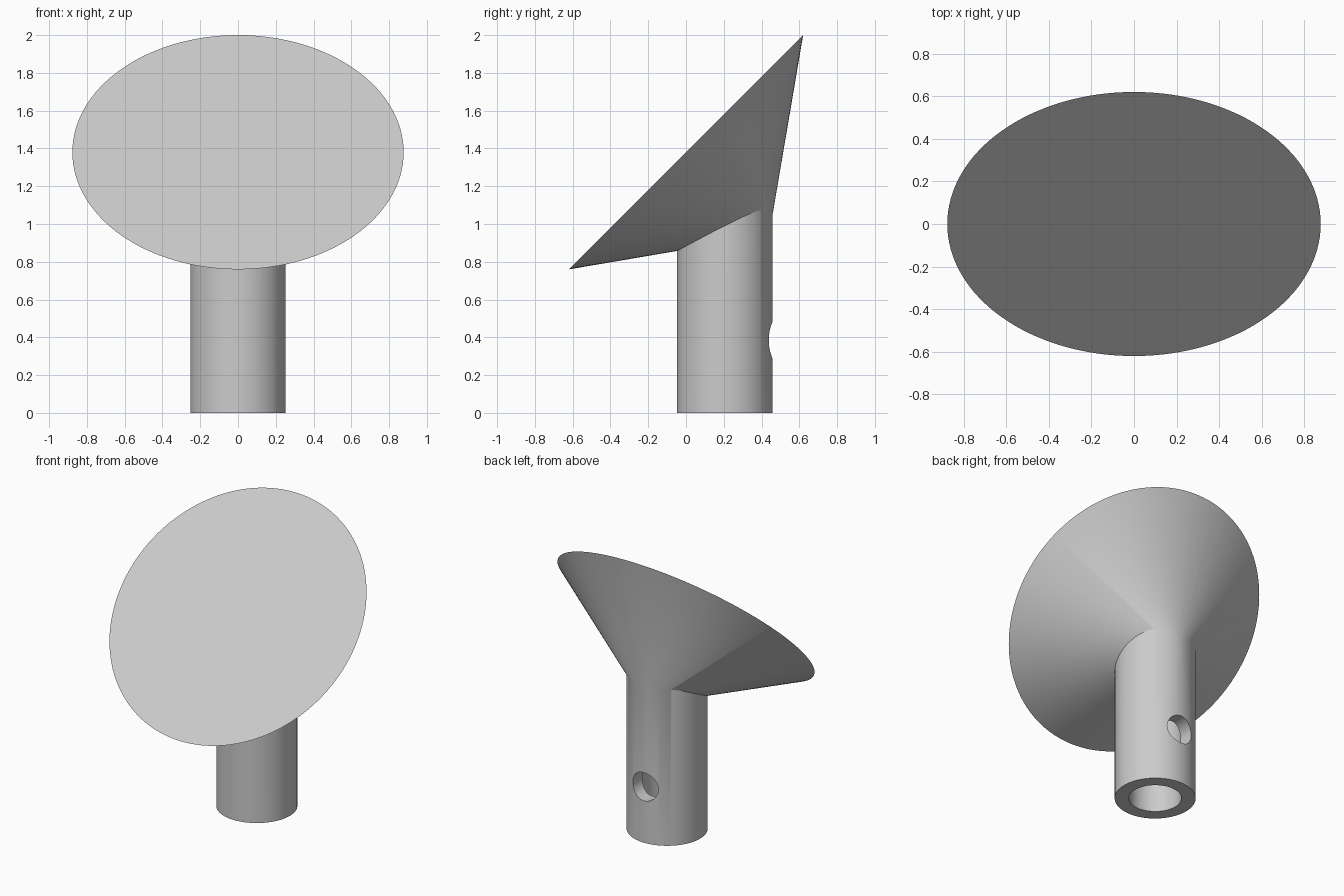
import bpy
import math

SIDES = 128
POST_Y = 0.205      # the post stands behind the centre of the dish
POST_R = 0.2525
DISC_R = 0.877
CONE_DEPTH = 0.622
DISC_Z = 1.38

cube = bpy.data.objects.get("Cube")
if cube:
    bpy.data.objects.remove(cube, do_unlink=True)

grey = bpy.data.materials.new("light grey")
grey.use_nodes = True
colour = (0.6, 0.6, 0.6, 1)
grey.diffuse_color = colour
grey.node_tree.nodes["Principled BSDF"].inputs["Base Color"].default_value = colour


def rod(name, radius, depth, location, rotation=(0, 0, 0), tip=None):
    """Cylinder, or a cone when a tip radius is given."""
    bpy.ops.mesh.primitive_cone_add(
        vertices=SIDES, radius1=radius, radius2=radius if tip is None else tip,
        depth=depth, location=location, rotation=rotation)
    obj = bpy.context.object
    obj.name = name
    obj.data.materials.append(grey)
    return obj


def combine(target, other, operation):
    """Apply a boolean and remove the second object."""
    mod = target.modifiers.new(operation.lower(), "BOOLEAN")
    mod.operation = operation
    mod.solver = "EXACT"
    mod.object = other
    bpy.context.view_layer.objects.active = target
    bpy.ops.object.modifier_apply(modifier=mod.name)
    bpy.data.objects.remove(other, do_unlink=True)


# Upright post, running up into the cone
post_top = 1.2
stand = rod("post_with_angled_disc", POST_R, post_top, (0, POST_Y, post_top / 2))

# Cone with its flat disc tilted halfway between front and up
offset = CONE_DEPTH / 2 * math.sqrt(0.5)
cone = rod("cone", DISC_R, CONE_DEPTH, (0, offset, DISC_Z - offset),
           (math.radians(-135), 0, 0), tip=0)
combine(stand, cone, "UNION")

# Blind bore in the foot
bore = rod("bore_cutter", 0.164, 1.5, (0, POST_Y, 0))
combine(stand, bore, "DIFFERENCE")

# Screw hole through the back wall into the bore
hole = rod("screw_hole_cutter", 0.097, 0.4, (0, POST_Y + 0.2, 0.385),
           (math.radians(90), 0, 0))
combine(stand, hole, "DIFFERENCE")

bpy.ops.object.select_all(action="DESELECT")
stand.select_set(True)
bpy.context.view_layer.objects.active = stand
bpy.ops.object.shade_smooth_by_angle(angle=math.radians(25))
